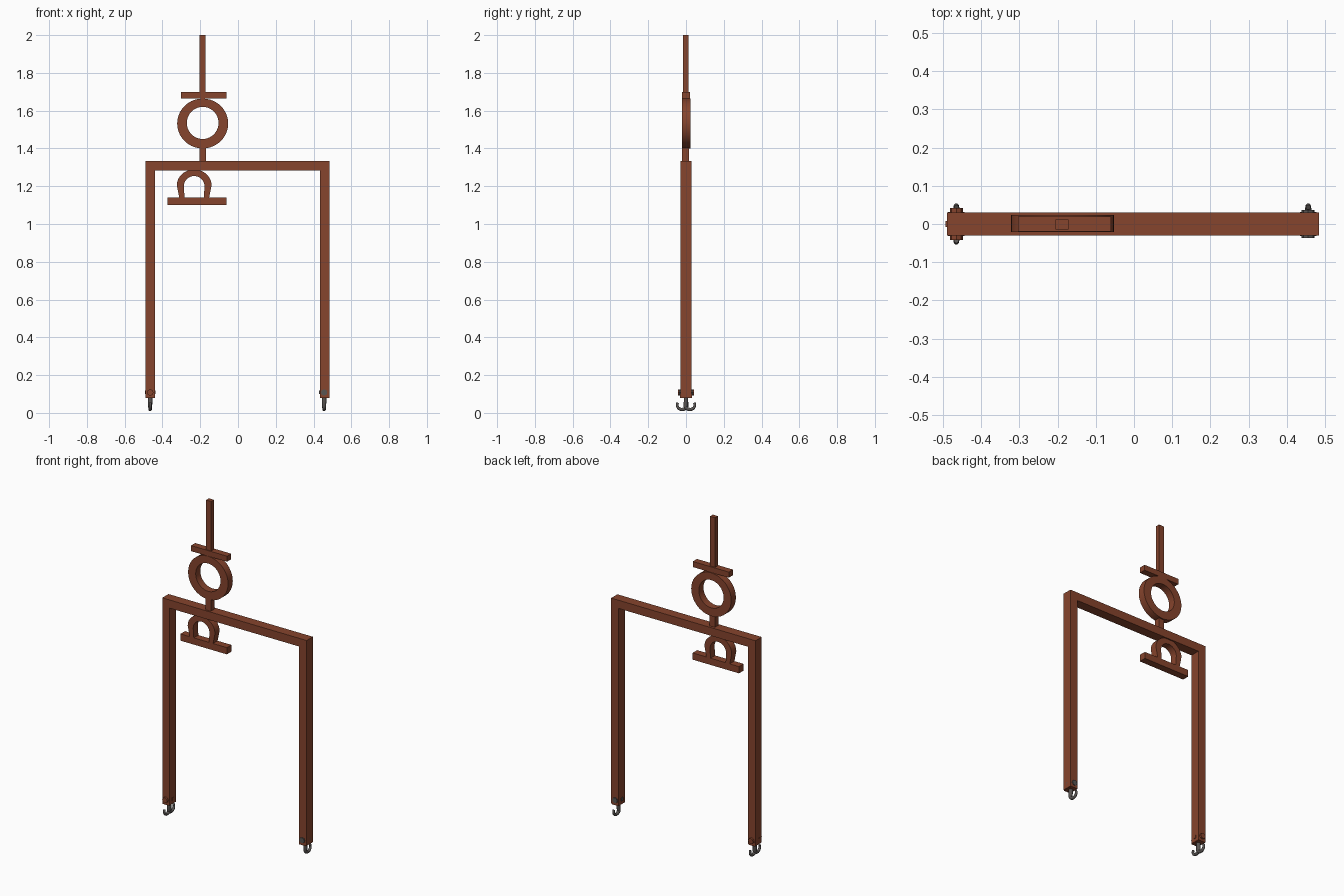
import bpy, bmesh, math
from mathutils import Vector

if "Cube" in bpy.data.objects:
    bpy.data.objects.remove(bpy.data.objects["Cube"])


def material(name, rgb):
    m = bpy.data.materials.new(name)
    m.diffuse_color = (*rgb, 1)
    m.use_nodes = True
    m.node_tree.nodes["Principled BSDF"].inputs["Base Color"].default_value = m.diffuse_color
    return m


RUST = material("rust brown", (0.24, 0.058, 0.026))
STEEL = material("dark steel", (0.10, 0.09, 0.085))


def finish(name, bm, mat, smooth=False):
    bmesh.ops.recalc_face_normals(bm, faces=bm.faces[:])
    me = bpy.data.meshes.new(name)
    bm.to_mesh(me)
    bm.free()
    me.materials.append(mat)
    ob = bpy.data.objects.new(name, me)
    bpy.context.collection.objects.link(ob)
    if smooth:
        bpy.ops.object.select_all(action='DESELECT')
        ob.select_set(True)
        bpy.context.view_layer.objects.active = ob
        bpy.ops.object.shade_smooth_by_angle(angle=math.radians(40))
    return ob


def box(name, x0, x1, y0, y1, z0, z1, mat=RUST):
    bm = bmesh.new()
    bmesh.ops.create_cube(bm, size=1)
    for v in bm.verts:
        v.co = ((x0 + x1) / 2 + v.co.x * (x1 - x0),
                (y0 + y1) / 2 + v.co.y * (y1 - y0),
                (z0 + z1) / 2 + v.co.z * (z1 - z0))
    return finish(name, bm, mat)


def band(name, outer, inner, y0, y1, closed):
    """Solid strip between two matching XZ outlines, extruded along y."""
    bm = bmesh.new()
    rows = [[bm.verts.new(p) for p in ((o[0], y0, o[1]), (o[0], y1, o[1]),
                                       (i[0], y1, i[1]), (i[0], y0, i[1]))]
            for o, i in zip(outer, inner)]
    pairs = list(zip(rows, rows[1:]))
    if closed:
        pairs.append((rows[-1], rows[0]))
    for a, b in pairs:
        for k in range(4):
            j = (k + 1) % 4
            bm.faces.new((a[k], a[j], b[j], b[k]))
    if not closed:
        bm.faces.new(rows[0])
        bm.faces.new(rows[-1])
    return finish(name, bm, RUST, True)


def tube(name, x, path, radii, mat, sides=10):
    """Round rod along a path in the YZ plane at the given x."""
    bm = bmesh.new()
    pts = [Vector((x, y, z)) for y, z in path]
    rings = []
    for n, p in enumerate(pts):
        t = (pts[min(n + 1, len(pts) - 1)] - pts[max(n - 1, 0)]).normalized()
        side = Vector((1, 0, 0))
        up = t.cross(side)
        rings.append([bm.verts.new(p + radii[n] * (
            math.cos(2 * math.pi * k / sides) * side +
            math.sin(2 * math.pi * k / sides) * up)) for k in range(sides)])
    for a, b in zip(rings, rings[1:]):
        for k in range(sides):
            j = (k + 1) % sides
            bm.faces.new((a[k], a[j], b[j], b[k]))
    bm.faces.new(rings[0])
    bm.faces.new(rings[-1])
    return finish(name, bm, mat, True)


def arc(cx, cz, rx, rz, a0, a1, n):
    return [(cx + rx * math.cos(math.radians(a0 + (a1 - a0) * k / n)),
             cz + rz * math.sin(math.radians(a0 + (a1 - a0) * k / n)))
            for k in range(n + 1)]


# Main frame
box("left_post", -0.49, -0.44, -0.03, 0.03, 0.08, 1.285)
box("right_post", 0.434, 0.484, -0.03, 0.03, 0.08, 1.285)
box("top_beam", -0.49, 0.484, -0.03, 0.03, 1.283, 1.333)

# Upper ornament: stem, ring, cross bar, spire
CX = -0.187
box("lower_stem", CX - 0.018, CX + 0.018, -0.02, 0.015, 1.325, 1.415)
band("ring", arc(CX, 1.532, 0.135, 0.132, 0, 360, 40)[:-1],
     arc(CX, 1.535, 0.084, 0.085, 0, 360, 40)[:-1], -0.021, 0.024, True)
box("cross_bar", -0.303, -0.06, -0.02, 0.02, 1.664, 1.698)
box("spire", CX - 0.018, CX + 0.016, -0.015, 0.012, 1.69, 2.0)

# Hanging ornament: horseshoe arch over a flat bar
ax = -0.232
outer = [(-0.155, 1.13)] + arc(ax, 1.205, 0.092, 0.083, 0, 180, 24) + [(-0.309, 1.13)]
inner = [(-0.182, 1.13)] + arc(ax, 1.198, 0.055, 0.056, 0, 180, 24) + [(-0.282, 1.13)]
band("horseshoe_arch", outer, inner, -0.022, 0.022, False)
box("hanging_bar", -0.373, -0.06, -0.022, 0.022, 1.10, 1.141)


# Hooks with sockets and cross bolts at the post feet
def hook(side, x, d):
    curl = [(d * y, z) for y, z in arc(0.021, 0.042, 0.026, 0.024, 200, 390, 14)]
    path = [(0, 0.09), (0, 0.065)] + curl
    radii = [0.012, 0.012] + [0.0105 - 0.004 * k / 14 for k in range(15)]
    tube(side + "_hook", x, path, radii, STEEL)


for side, x, mat, y0, y1 in (("left", -0.465, RUST, -0.042, 0.042),
                             ("right", 0.456, STEEL, -0.036, 0.036)):
    box(side + "_socket", x - 0.022, x + 0.022, -0.032, 0.032, 0.078, 0.10, RUST)
    tube(side + "_bolt", x, [(y0, 0.108), (y1, 0.108)], [0.017] * 2, mat, 8)
    box(side + "_pin", x - 0.028, x + 0.028, -0.008, 0.008, 0.1, 0.118, mat)
hook("left_front", -0.465, -1)
hook("left_back", -0.465, 1)
hook("right", 0.456, 1)
